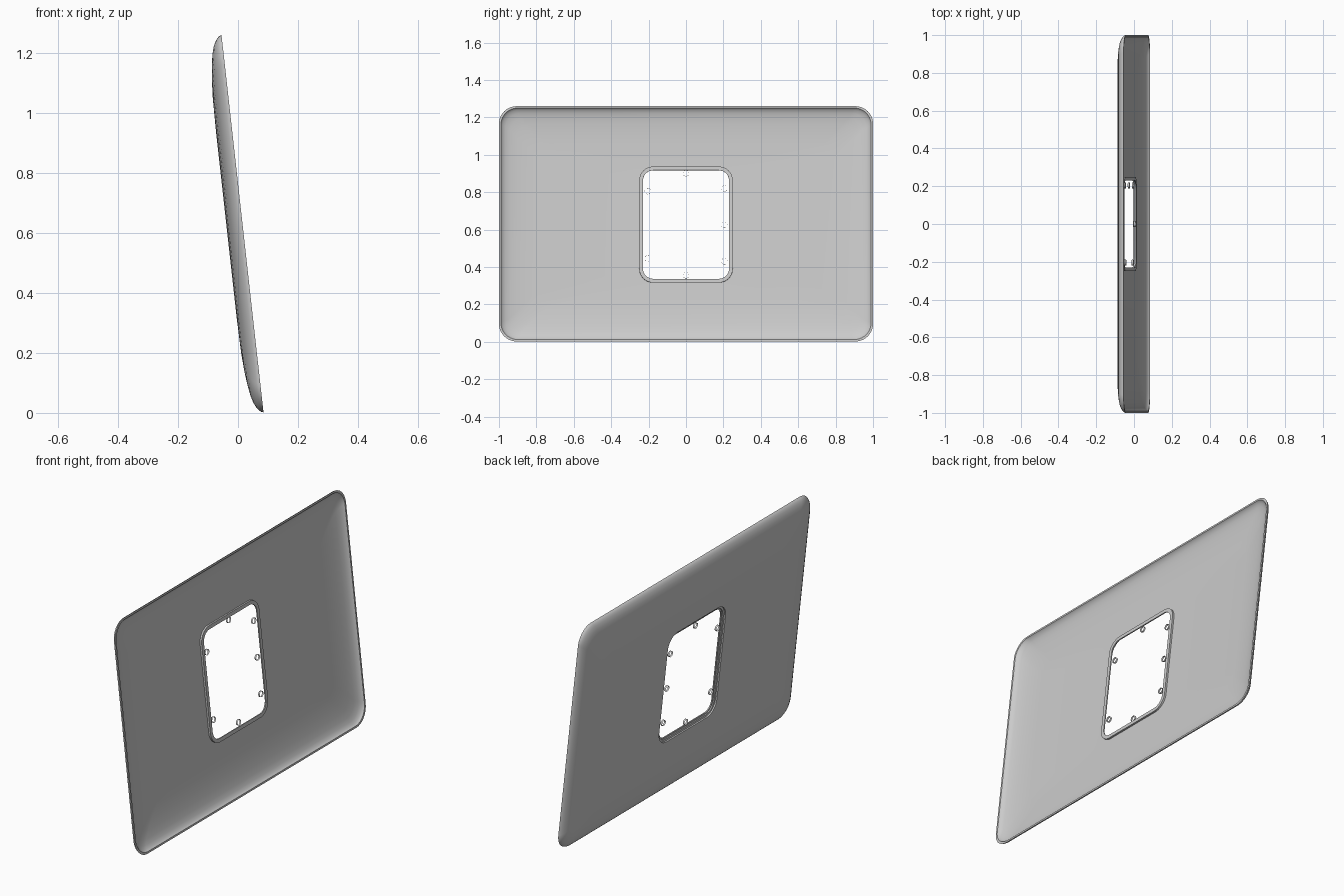
import bpy, bmesh, math
from mathutils import Vector, Matrix

cube = bpy.data.objects.get("Cube")
if cube:
    bpy.data.objects.remove(cube, do_unlink=True)

# Single plain grey
grey = bpy.data.materials.new("plain grey")
grey.use_nodes = True
colour = (0.6, 0.6, 0.6, 1)
grey.diffuse_color = colour
grey.node_tree.nodes["Principled BSDF"].inputs["Base Color"].default_value = colour

# Leaning frame: local x = width, local y = up the slope, local z = depth behind the rim
TILT = math.atan2(0.14, 1.258)
s, c = math.sin(TILT), math.cos(TILT)
FRAME = Matrix(((0, -s, -c, 0.015), (1, 0, 0, 0), (0, c, -s, 0.631), (0, 0, 0, 1)))
HALF_W, HALF_H = 1.0, 0.633


def finish(bm, name, angle=35):
    bmesh.ops.recalc_face_normals(bm, faces=bm.faces)
    mesh = bpy.data.meshes.new(name)
    bm.to_mesh(mesh)
    bm.free()
    mesh.transform(FRAME)
    mesh.materials.append(grey)
    obj = bpy.data.objects.new(name, mesh)
    bpy.context.collection.objects.link(obj)
    bpy.ops.object.select_all(action='DESELECT')
    obj.select_set(True)
    bpy.context.view_layer.objects.active = obj
    bpy.ops.object.shade_smooth_by_angle(angle=math.radians(angle))
    return obj


def rounded_rect(hw, hh, r, depth, steps=10):
    """Closed loop of points, the same count for any size."""
    pts = []
    for i, (sx, sy) in enumerate(((1, 1), (-1, 1), (-1, -1), (1, -1))):
        for k in range(steps + 1):
            a = math.pi / 2 * (i + k / steps)
            pts.append(Vector((sx * (hw - r) + r * math.cos(a),
                               sy * (hh - r) + r * math.sin(a), depth)))
    return pts


def loft(name, sections, angle=35):
    """Ring-shaped solid: consecutive rounded rectangles joined, last to first."""
    bm = bmesh.new()
    loops = [[bm.verts.new(p) for p in rounded_rect(*sec)] for sec in sections]
    for a, b in zip(loops, loops[1:] + loops[:1]):
        n = len(a)
        for i in range(n):
            j = (i + 1) % n
            bm.faces.new((a[i], a[j], b[j], b[i]))
    return finish(bm, name, angle)


# Dished shell: (inset from edge, depth) from rim to the flat middle
outer = [(0, 0), (0.003, 0.008), (0.008, 0.014), (0.017, 0.021), (0.035, 0.030),
         (0.06, 0.037), (0.095, 0.043), (0.14, 0.048), (0.2, 0.052)]
inner = [(0.010, 0), (0.013, 0.005), (0.02, 0.012), (0.035, 0.020),
         (0.06, 0.027), (0.095, 0.033), (0.14, 0.038), (0.2, 0.042)]


def dish(profile):
    return [(HALF_W - d, HALF_H - d, max(0.095 - 0.4 * d, 0.07), z) for d, z in profile]


HOLE = (0.25, 0.312, 0.075)
loft("panel_shell", dish(outer) + [(*HOLE, 0.054), (*HOLE, 0.044)] + dish(inner)[::-1])

# Recessed ledge around the opening
loft("opening_ledge", [(0.250, 0.312, 0.075, 0.046), (0.238, 0.300, 0.063, 0.046),
                       (0.238, 0.300, 0.063, 0.040), (0.230, 0.292, 0.055, 0.040),
                       (0.230, 0.292, 0.055, 0.034), (0.250, 0.312, 0.075, 0.034)])

# Short open screw collars inside the opening: (width, height)
collars = [(-0.205, 0.81), (-0.205, 0.45), (0, 0.905), (0, 0.36),
           (0.205, 0.825), (0.205, 0.63), (0.205, 0.435)]
for n, (y, z) in enumerate(collars, 1):
    bm = bmesh.new()
    bmesh.ops.create_cone(bm, cap_ends=False, segments=20, radius1=0.016, radius2=0.016,
                          depth=0.010,
                          matrix=Matrix.Translation((y, (z - 0.631) / c, 0.042)))
    finish(bm, f"screw_collar_{n}")
